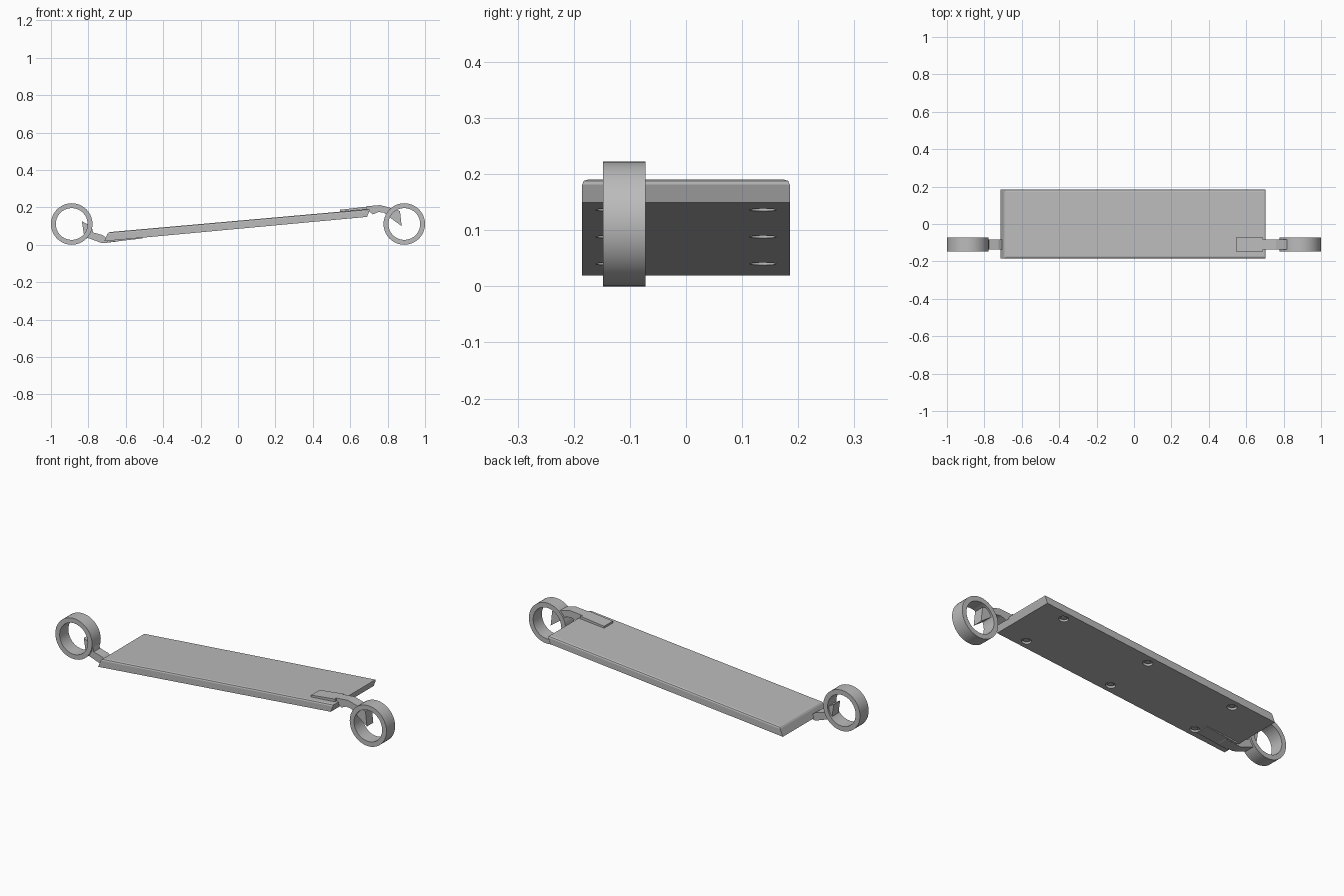
import bpy, bmesh, math
from mathutils import Vector

cube = bpy.data.objects.get("Cube")
if cube:
    bpy.data.objects.remove(cube, do_unlink=True)

grey = bpy.data.materials.new("light_grey")
grey.use_nodes = True
colour = (0.5, 0.5, 0.5, 1)
grey.diffuse_color = colour
grey.node_tree.nodes["Principled BSDF"].inputs["Base Color"].default_value = colour

CLIP_Y = -0.11
TILT = math.atan2(0.13, 1.405)


def finish(bm, name):
    bmesh.ops.recalc_face_normals(bm, faces=bm.faces)
    mesh = bpy.data.meshes.new(name)
    bm.to_mesh(mesh)
    bm.free()
    obj = bpy.data.objects.new(name, mesh)
    bpy.context.collection.objects.link(obj)
    mesh.materials.append(grey)
    return obj


def extrude_profile(points, y, width):
    """Side profile in x and z, extruded to a width centred on y."""
    bm = bmesh.new()
    face = bm.faces.new([bm.verts.new((x, y - width / 2, z)) for x, z in points])
    new = bmesh.ops.extrude_face_region(bm, geom=[face])["geom"]
    bmesh.ops.translate(bm, vec=(0, width, 0),
                        verts=[v for v in new if isinstance(v, bmesh.types.BMVert)])
    bmesh.ops.recalc_face_normals(bm, faces=bm.faces)
    return bm


def smooth(obj):
    bpy.ops.object.select_all(action='DESELECT')
    obj.select_set(True)
    bpy.context.view_layer.objects.active = obj
    bpy.ops.object.shade_smooth_by_angle(angle=math.radians(35))


# Sloping board with a softened upper rim
bm = extrude_profile([(-0.715, 0.019), (0.69, 0.149), (0.706, 0.191), (-0.695, 0.067)], 0, 0.37)
top = max(bm.faces, key=lambda f: f.normal.z)
rim = set(top.edges)
bmesh.ops.bevel(bm, geom=list(rim), offset=0.01, segments=2, affect='EDGES', profile=0.5)
board = finish(bm, "board")


def underside(x, y, depth):
    """Point inside the board, measured from its sloping underside."""
    z = 0.019 + (x + 0.715) * math.tan(TILT)
    return Vector((x - math.sin(TILT) * depth, y, z + math.cos(TILT) * depth))


def disc(name, centre, radius, height):
    bpy.ops.mesh.primitive_cylinder_add(vertices=24, radius=radius, depth=height,
                                        location=centre, rotation=(0, -TILT, 0))
    obj = bpy.context.object
    obj.name = name
    obj.data.materials.append(grey)
    return obj


# Six screws sunk into holes on the underside
for i, x in enumerate((-0.49, 0.03, 0.55)):
    for side in (-1, 1):
        cutter = disc("screw_hole_cutter", underside(x, side * 0.137, 0), 0.024, 0.024)
        cutter.hide_render = True
        cutter.hide_viewport = True
        cut = board.modifiers.new("screw_hole", 'BOOLEAN')
        cut.object = cutter
        cut.solver = 'EXACT'
        screw = disc(f"screw_{i}_{'back' if side > 0 else 'front'}",
                     underside(x, side * 0.137, 0.009), 0.015, 0.008)
        smooth(screw)

# Rings: square-edged bands, one at each end
for name, side in (("left_ring", 1), ("right_ring", -1)):
    bm = bmesh.new()
    section = [(0.111, -0.0375), (0.111, 0.0375), (0.085, 0.0375), (0.085, -0.0375)]
    verts = [bm.verts.new((r, y, 0)) for r, y in section]
    edges = [bm.edges.new((verts[i], verts[(i + 1) % 4])) for i in range(4)]
    bmesh.ops.spin(bm, geom=verts + edges, cent=(0, 0, 0), axis=(0, 1, 0),
                   angle=math.tau, steps=40, use_merge=True)
    bmesh.ops.remove_doubles(bm, verts=bm.verts, dist=0.0001)
    bmesh.ops.translate(bm, vec=(side * 0.889, CLIP_Y, 0.111), verts=bm.verts)
    smooth(finish(bm, name))

# Upper clip: mounting plate on the board, bent arm and pointed hook
plate = [(0.545, 0.174), (0.69, 0.187), (0.69, 0.204), (0.545, 0.187)]
arm = [(0.64, 0.186), (0.70, 0.18), (0.72, 0.162), (0.75, 0.175), (0.78, 0.172), (0.82, 0.14),
       (0.875, 0.10), (0.866, 0.18), (0.81, 0.199), (0.76, 0.212), (0.69, 0.206)]
finish(extrude_profile(plate, CLIP_Y, 0.075), "left_clip_plate")
finish(extrude_profile(arm, CLIP_Y, 0.055), "left_clip_arm")

# Lower clip: plate under the board, arm rising through the other ring
plate = [(-0.70, 0.024), (-0.51, 0.041), (-0.51, 0.034), (-0.70, 0.012)]
arm = [(-0.62, 0.03), (-0.70, 0.034), (-0.725, 0.052), (-0.775, 0.066), (-0.783, 0.098),
       (-0.835, 0.126), (-0.822, 0.043), (-0.725, 0.008), (-0.64, 0.018)]
finish(extrude_profile(plate, CLIP_Y, 0.075), "right_clip_plate")
finish(extrude_profile(arm, CLIP_Y, 0.055), "right_clip_arm")
